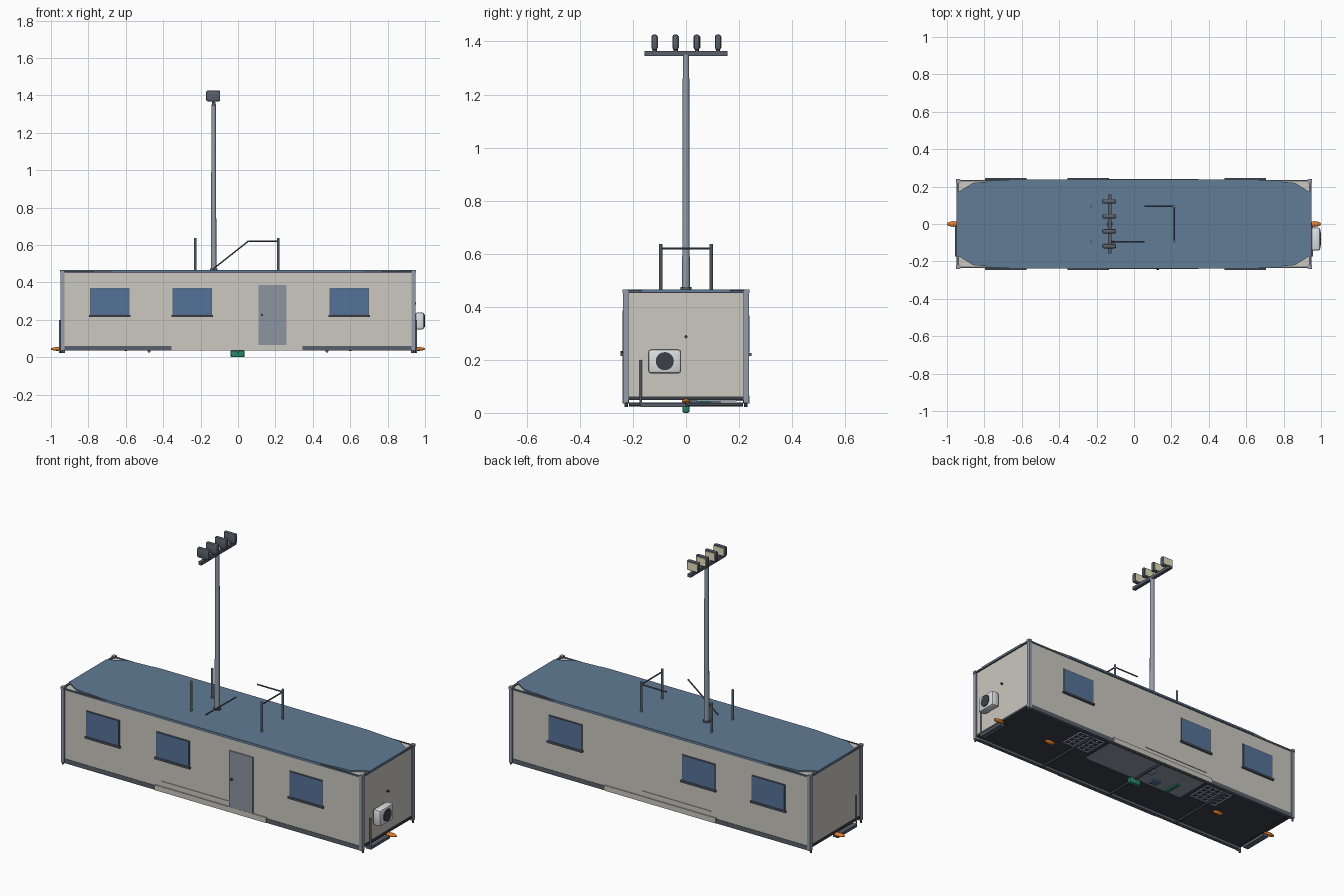
import bpy, bmesh, math
from mathutils import Vector

if "Cube" in bpy.data.objects:
    bpy.data.objects.remove(bpy.data.objects["Cube"])


def material(name, rgb):
    m = bpy.data.materials.new(name)
    m.diffuse_color = (*rgb, 1)
    m.use_nodes = True
    m.node_tree.nodes["Principled BSDF"].inputs["Base Color"].default_value = m.diffuse_color
    return m


CREAM = material("cream_paint", (0.60, 0.58, 0.52))
ROOF = material("roof_blue", (0.12, 0.20, 0.30))
GLASS = material("window_blue", (0.09, 0.17, 0.32))
DOOR = material("door_grey", (0.27, 0.30, 0.35))
STEEL = material("blue_steel", (0.29, 0.34, 0.41))
DARK = material("dark_metal", (0.045, 0.052, 0.065))
TRIM = material("trim_grey", (0.10, 0.12, 0.15))
ORANGE = material("orange_paint", (0.75, 0.20, 0.02))
GREEN = material("green_paint", (0.02, 0.25, 0.13))
WHITE = material("white_case", (0.72, 0.74, 0.76))
LENS = material("lamp_lens", (0.80, 0.74, 0.50))


def finish(name, bm, mat, smooth=False):
    bmesh.ops.recalc_face_normals(bm, faces=bm.faces)
    me = bpy.data.meshes.new(name)
    bm.to_mesh(me)
    bm.free()
    ob = bpy.data.objects.new(name, me)
    bpy.context.collection.objects.link(ob)
    me.materials.append(mat)
    if smooth:
        bpy.ops.object.select_all(action='DESELECT')
        ob.select_set(True)
        bpy.context.view_layer.objects.active = ob
        bpy.ops.object.shade_smooth_by_angle(angle=math.radians(35))
    return ob


def box(name, x, y, z, mat, bevel=0):
    """Box from (min, max) ranges on each axis."""
    bm = bmesh.new()
    bmesh.ops.create_cube(bm, size=1)
    for v in bm.verts:
        v.co = Vector([(r[0] + r[1]) / 2 + c * (r[1] - r[0]) for r, c in zip((x, y, z), v.co)])
    if bevel:
        bmesh.ops.bevel(bm, geom=bm.edges[:], offset=bevel, segments=2, profile=0.5, affect='EDGES')
    return finish(name, bm, mat, bool(bevel))


def rod(name, a, b, r, mat, sides=10, r2=None):
    """Cylinder or cone running from a to b."""
    a, b = Vector(a), Vector(b)
    bm = bmesh.new()
    bmesh.ops.create_cone(bm, cap_ends=True, segments=sides, radius1=r,
                          radius2=r if r2 is None else r2, depth=(b - a).length)
    turn = Vector((0, 0, 1)).rotation_difference(b - a)
    for v in bm.verts:
        v.co = turn @ v.co + (a + b) / 2
    return finish(name, bm, mat, True)


def side(s, inner, outer):
    return tuple(sorted((s * inner, s * outer)))


# Cabin shell and the thin roof sheet with clipped corners
box("cabin_body", (-0.94, 0.94), (-0.233, 0.233), (0.06, 0.457), CREAM)
quarter = [(0.948, 0.165), (0.86, 0.22), (0.65, 0.238)]
outline = quarter + [(-x, y) for x, y in quarter[::-1]]
outline += [(-x, -y) for x, y in outline]
bm = bmesh.new()
face = bm.faces.new([bm.verts.new((x, y, 0.455)) for x, y in outline])
top = bmesh.ops.extrude_face_region(bm, geom=[face])
for v in top["geom"]:
    if isinstance(v, bmesh.types.BMVert):
        v.co.z = 0.466
finish("roof_sheet", bm, ROOF)

# Corner posts with castings, base rails and end rails
for sx in (-1, 1):
    for sy in (-1, 1):
        box("corner_post", side(sx, 0.928, 0.948), side(sy, 0.217, 0.238), (0.035, 0.46), STEEL)
        box("corner_casting", side(sx, 0.93, 0.951), side(sy, 0.219, 0.24), (0.452, 0.466), STEEL)
        rod("corner_foot", (sx * 0.945, sy * 0.225, 0.022), (sx * 0.945, sy * 0.225, 0.04), 0.006, TRIM)
    box("top_end_trim", side(sx, 0.935, 0.948), (-0.22, 0.22), (0.452, 0.462), TRIM)
    box("end_floor_rail", side(sx, 0.925, 0.944), (-0.22, 0.22), (0.048, 0.062), DARK)

# Long sides: rails, plinth, strip and three windows each
for s in (-1, 1):
    box("base_rail", (-0.93, 0.93), side(s, 0.215, 0.235), (0.035, 0.06), TRIM)
    box("top_rail", (-0.93, 0.93), side(s, 0.228, 0.236), (0.45, 0.46), TRIM)
    box("side_plinth", (-0.355, 0.345), side(s, 0.215, 0.24), (0.036, 0.066), CREAM)
    box("plinth_strip", (-0.32, 0.11), side(s, 0.231, 0.237), (0.09, 0.096), CREAM)
    for cx in (-0.685, -0.245, 0.595):
        box("window_frame", (cx - 0.105, cx + 0.105), side(s, 0.228, 0.237), (0.222, 0.371), TRIM)
        box("window_pane", (cx - 0.101, cx + 0.101), side(s, 0.23, 0.239), (0.227, 0.367), GLASS)
        box("window_sill", (cx - 0.111, cx + 0.111), side(s, 0.23, 0.246), (0.215, 0.225), TRIM)

# Front door
box("door", (0.11, 0.26), (-0.239, -0.228), (0.065, 0.386), DOOR)
rod("door_handle", (0.128, -0.246, 0.226), (0.128, -0.235, 0.226), 0.007, DARK)

# Underside: floor, service bay, grilles and cross tubes
box("floor_panel", (-0.93, 0.93), (-0.218, 0.218), (0.05, 0.061), DARK)
box("service_bay_plate", (-0.335, 0.335), (-0.01, 0.215), (0.044, 0.052), STEEL)
box("blue_service_box", (-0.14, -0.09), (0.02, 0.06), (0.035, 0.046), GLASS)
box("green_service_pipe", (-0.24, -0.22), (0.0, 0.10), (0.036, 0.046), GREEN)
box("grey_service_box", (-0.05, -0.01), (0.09, 0.13), (0.035, 0.046), STEEL)
for sx in (-1, 1):
    for i in range(6):
        gx = sx * (0.37 + i * 0.034)
        box("grille_bar", (gx - 0.004, gx + 0.004), (0.04, 0.19), (0.043, 0.051), STEEL)
    for i in range(5):
        gy = 0.044 + i * 0.0355
        box("grille_slat", side(sx, 0.366, 0.544), (gy - 0.004, gy + 0.004), (0.043, 0.051), STEEL)
for cx in (-0.475, 0.0, 0.475):
    rod("cross_tube", (cx, -0.215, 0.032), (cx, 0.215, 0.032), 0.008, TRIM)
box("green_coupling", (-0.04, 0.035), (-0.013, 0.013), (0.0, 0.036), GREEN, 0.006)

# Orange couplers at the ends and under the floor
for cx in (-0.965, -0.6, 0.6, 0.965):
    bm = bmesh.new()
    bmesh.ops.create_uvsphere(bm, u_segments=16, v_segments=10, radius=1)
    for v in bm.verts:
        v.co = Vector((cx + v.co.x * 0.035, v.co.y * 0.015, 0.044 + v.co.z * 0.01))
    finish("orange_coupler", bm, ORANGE, True)

# End steps with upright grab rails
for s in (-1, 1):
    box("step_tread", side(s, 0.925, 0.958), (-0.172, 0.0), (0.022, 0.038), TRIM)
    rod("grab_rail", (s * 0.953, -0.17, 0.03), (s * 0.953, -0.17, 0.20), 0.005, STEEL)

# Air unit on the right end
box("air_unit_case", (0.948, 0.996), (-0.143, -0.018), (0.148, 0.24), WHITE, 0.012)
rod("air_unit_fan", (0.98, -0.08, 0.195), (1.0, -0.08, 0.195), 0.034, DARK, 28)
for y in (-0.12, -0.04):
    box("air_unit_bracket", (0.938, 0.955), (y - 0.006, y + 0.006), (0.16, 0.23), STEEL)
rod("cable_inlet", (0.938, 0, 0.287), (0.951, 0, 0.287), 0.006, DARK)

# Light mast with crossbar and four floodlights facing the back
rod("mast_foot", (-0.13, 0, 0.464), (-0.13, 0, 0.474), 0.02, TRIM, 16)
rod("mast", (-0.13, 0, 0.46), (-0.13, 0, 1.35), 0.0145, STEEL, 16, 0.012)
box("lamp_crossbar", (-0.14, -0.12), (-0.157, 0.157), (1.346, 1.364), TRIM)
for y in (-0.118, -0.039, 0.041, 0.121):
    rod("lamp_neck", (-0.132, y, 1.36), (-0.132, y, 1.38), 0.008, TRIM)
    box("lamp_case", (-0.17, -0.095), (y - 0.012, y + 0.011), (1.368, 1.426), TRIM, 0.008)
    box("lamp_glass", (-0.162, -0.103), (y + 0.008, y + 0.013), (1.376, 1.418), LENS)

# Roof posts and rails
for x in (-0.228, 0.215):
    for y in (-0.095, 0.095):
        rod("roof_post", (x, y, 0.46), (x, y, 0.636), 0.0065, STEEL)
rod("roof_rail_end", (0.215, -0.095, 0.62), (0.215, 0.095, 0.62), 0.004, TRIM)
rod("roof_rail_side", (0.055, 0.095, 0.62), (0.215, 0.095, 0.62), 0.004, TRIM)
rod("roof_rail_brace", (-0.135, -0.095, 0.47), (0.055, -0.095, 0.62), 0.004, TRIM)
